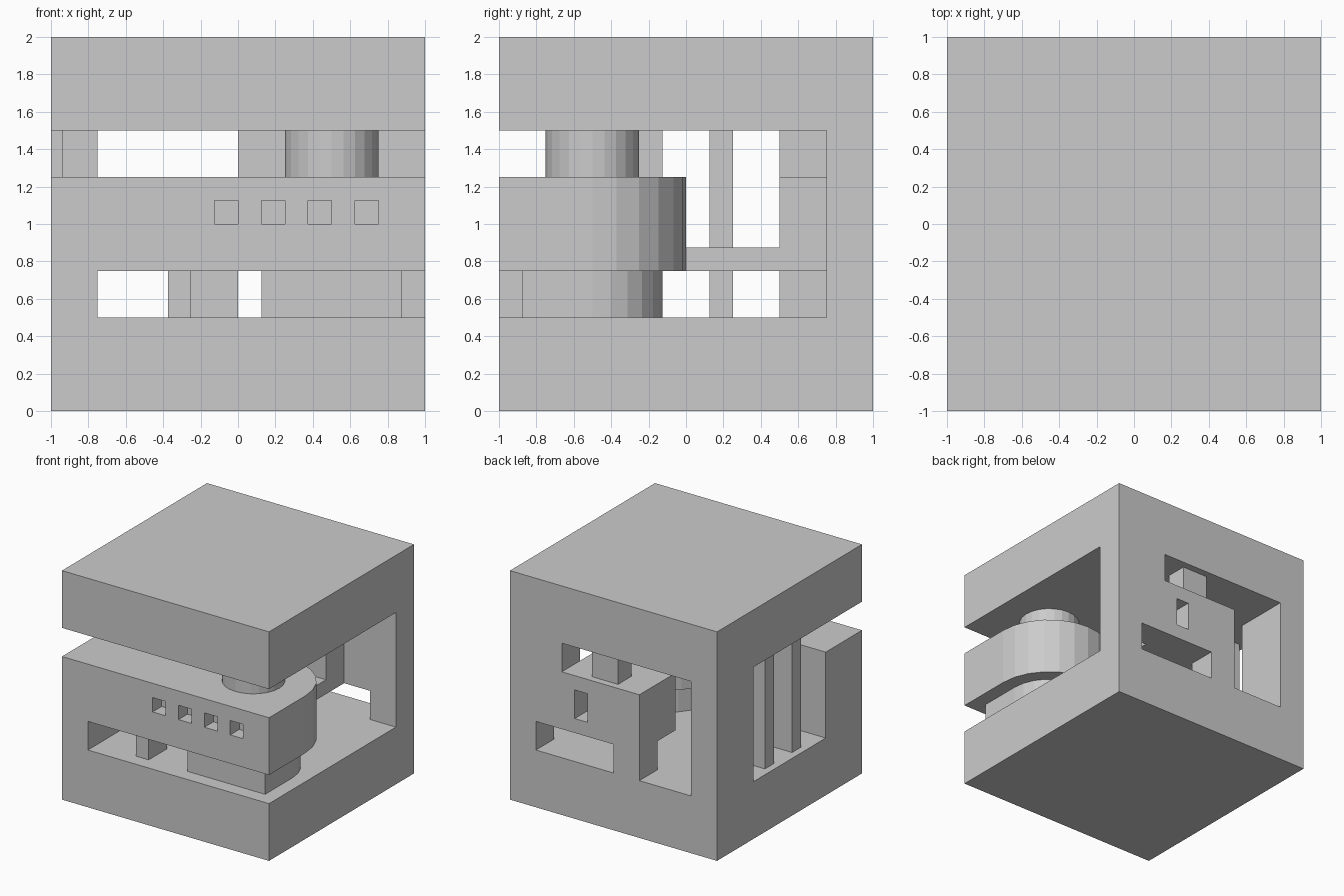
import bpy, bmesh, math

if "Cube" in bpy.data.objects:
    bpy.data.objects.remove(bpy.data.objects["Cube"])


def prism(name, pts, z0, z1):
    """Extrude an xy outline (counter-clockwise) from z0 to z1."""
    bm = bmesh.new()
    face = bm.faces.new([bm.verts.new((x, y, z0)) for x, y in pts])
    ext = bmesh.ops.extrude_face_region(bm, geom=[face])["geom"]
    top = [v for v in ext if isinstance(v, bmesh.types.BMVert)]
    bmesh.ops.translate(bm, verts=top, vec=(0, 0, z1 - z0))
    bmesh.ops.recalc_face_normals(bm, faces=bm.faces)
    mesh = bpy.data.meshes.new(name)
    bm.to_mesh(mesh)
    bm.free()
    obj = bpy.data.objects.new(name, mesh)
    bpy.context.collection.objects.link(obj)
    return obj


def box(name, x, y, z):
    return prism(name, [(x[0], y[0]), (x[1], y[0]), (x[1], y[1]), (x[0], y[1])], *z)


def arc(r, a0, a1):
    """Points every 15 degrees round the shared tower axis."""
    return [(0.5 + r * math.cos(math.radians(a)), -0.5 + r * math.sin(math.radians(a)))
            for a in range(a0, a1 + 1, 15)]


def cut(obj, cutters):
    for c in cutters:
        c.hide_render = True
        mod = obj.modifiers.new("cut", 'BOOLEAN')
        mod.operation, mod.solver, mod.object = 'DIFFERENCE', 'EXACT', c
        bpy.context.view_layer.objects.active = obj
        bpy.ops.object.modifier_apply(modifier=mod.name)
        bpy.data.objects.remove(c)


# Floor and roof slabs
box("floor_slab", (-1, 1), (-1, 1), (0, 0.5))
box("roof_slab", (-1, 1), (-1, 1), (1.5, 2))

# Back wall with L-shaped opening, low slot and small window
wall = box("back_wall", (-1, 1), (0.75, 1), (0.5, 1.5))
Y = (0.7, 1.1)
cut(wall, [
    box("cut_upper", (-0.75, 0.5), Y, (1.25, 1.6)),
    box("cut_side", (-0.75, -0.25), Y, (0.4, 1.3)),
    box("cut_low", (0, 0.75), Y, (0.4, 0.75)),
    box("cut_window", (0.25, 0.375), Y, (0.875, 1.125)),
])
box("back_pillar", (0, 0.25), (0.75, 0.9375), (1.25, 1.5))

# Left side: return of the back wall, front post, two window bars
box("left_return_wall", (-1, -0.75), (0.5, 0.75), (0.5, 1.5))
box("front_left_post", (-1, -0.75), (-1, -0.5), (0.5, 0.75))
for i, y in enumerate((-0.25, 0.125)):
    box(f"left_bar_{i}", (-0.9375, -0.75), (y, y + 0.125), (0.5, 1.5))

# Middle storey: long front block with rounded back, four small windows
front = prism("front_block", [(-1, -1), (1, -1)] + arc(0.5, 0, 180) + [(-1, -0.5)], 0.75, 1.25)
cut(front, [box("cut_pane", (x, x + 0.125), (-1.1, -0.875), (1, 1.125))
            for x in (-0.125, 0.125, 0.375, 0.625)])

# Room behind it and the connecting bridge
box("back_room", (-0.25, 0.5), (0.5, 0.75), (0.75, 1.25))
box("bridge", (0.25, 0.5), (-0.1, 0.5), (0.75, 0.875))

# Supports: rounded base, slim pillar, upper round column
prism("rounded_base", [(0.125, -0.875), (0.875, -0.875)] + arc(0.375, 0, 180), 0.5, 0.75)
box("front_pillar", (-0.375, -0.25), (-0.875, -0.625), (0.5, 0.75))
prism("upper_column", arc(0.25, 0, 345), 1.25, 1.5)
